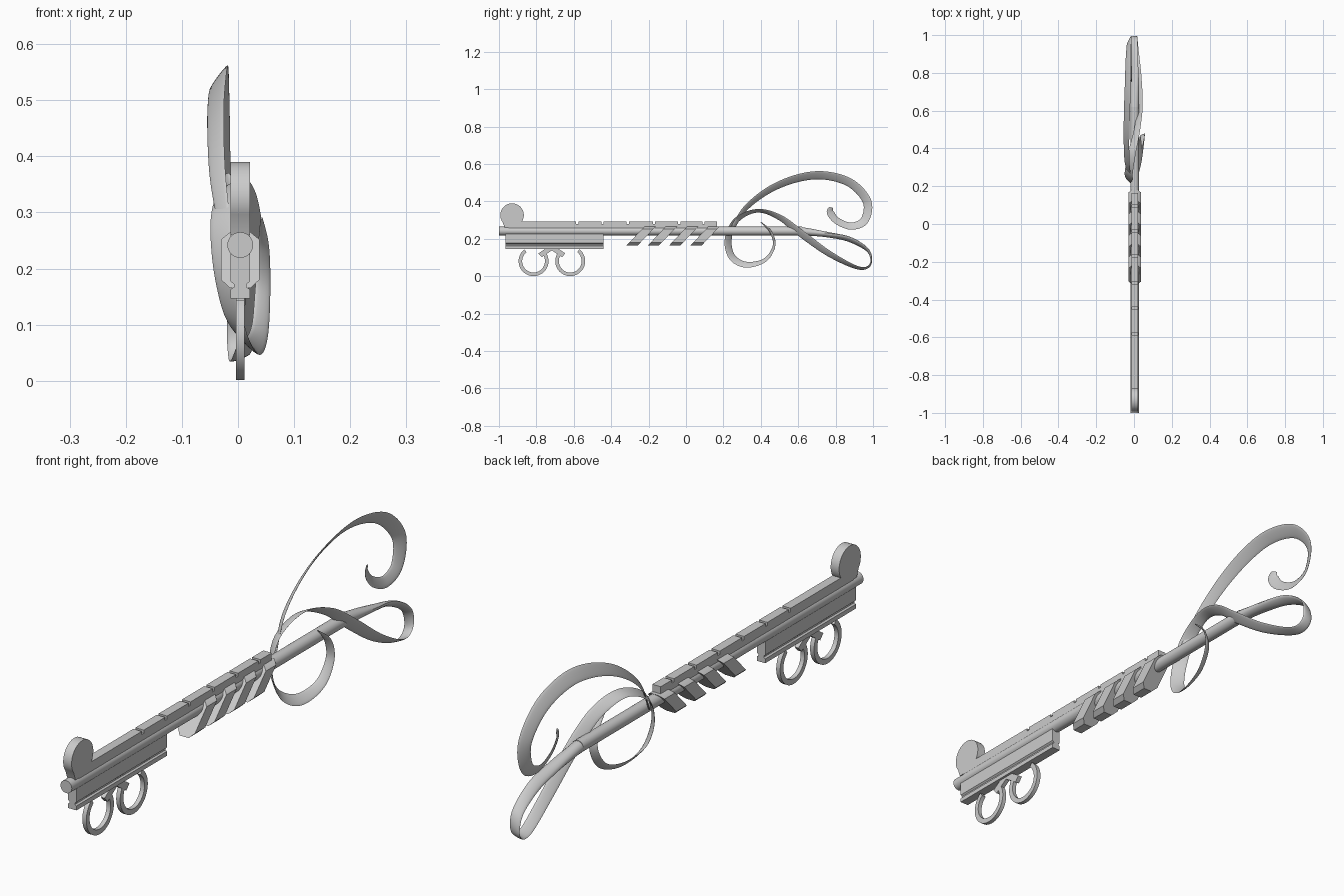
import bpy, bmesh, math
from mathutils import Vector

if "Cube" in bpy.data.objects:
    bpy.data.objects.remove(bpy.data.objects["Cube"])

grey = bpy.data.materials.new("plain grey")
grey.use_nodes = True
colour = (0.6, 0.6, 0.6, 1)
grey.diffuse_color = colour
grey.node_tree.nodes["Principled BSDF"].inputs["Base Color"].default_value = colour
CX = 0.004  # centre plane of the rigid parts


def finish(name, bm, smooth=True):
    bmesh.ops.recalc_face_normals(bm, faces=bm.faces)
    mesh = bpy.data.meshes.new(name)
    bm.to_mesh(mesh)
    bm.free()
    mesh.materials.append(grey)
    ob = bpy.data.objects.new(name, mesh)
    bpy.context.collection.objects.link(ob)
    bpy.ops.object.select_all(action='DESELECT')
    ob.select_set(True)
    bpy.context.view_layer.objects.active = ob
    if smooth:
        bpy.ops.object.shade_smooth_by_angle(angle=math.radians(40))
    return ob


def skin(name, rings, smooth=True):
    """Join equal loops of points into a closed solid."""
    bm = bmesh.new()
    loops = [[bm.verts.new(p) for p in ring] for ring in rings]
    n = len(loops[0])
    for a, b in zip(loops, loops[1:]):
        for i in range(n):
            j = (i + 1) % n
            bm.faces.new((a[i], a[j], b[j], b[i]))
    bm.faces.new(loops[0])
    bm.faces.new(loops[-1])
    return finish(name, bm, smooth)


def side_plate(name, outline, half):
    """Extrude a (y, z) outline across x."""
    return skin(name, [[(CX + s * half, y, z) for y, z in outline] for s in (-1, 1)])


def long_bar(name, section, y0, y1, slant=0.0):
    """Extrude an (x, z) section along y, optionally leaning with height."""
    return skin(name, [[(CX + x, y + slant * (z - 0.165), z) for x, z in section]
                       for y in (y0, y1)])


def box(name, half, z0, z1, y0, y1):
    return long_bar(name, [(-half, z0), (half, z0), (half, z1), (-half, z1)], y0, y1)


def mirrored(right):
    return right + [(-x, z) for x, z in reversed(right)]


def ribbon(name, keys, steps=10, sides=14):
    """Sweep an ellipse through keys (x, y, z, half width, half thickness, tilt)."""
    pts = [keys[0]] + keys + [keys[-1]]
    path = []
    for i in range(1, len(pts) - 2):
        for s in range(steps):
            t = s / steps
            path.append([0.5 * (2 * b + (c - a) * t + (2 * a - 5 * b + 4 * c - d) * t * t
                                + (3 * b - a - 3 * c + d) * t ** 3)
                         for a, b, c, d in zip(*pts[i - 1:i + 3])])
    path.append(list(keys[-1]))
    rings = []
    for i, (x, y, z, w, h, tilt) in enumerate(path):
        before, after = path[max(i - 1, 0)], path[min(i + 1, len(path) - 1)]
        tan = (Vector(after[:3]) - Vector(before[:3])).normalized()
        out = Vector((0, -tan.z, tan.y)).normalized()
        angle = math.radians(tilt)
        across = Vector((1, 0, 0)) * math.cos(angle) + out * math.sin(angle)
        across = (across - tan * across.dot(tan)).normalized()
        normal = tan.cross(across)
        rings.append([Vector((x, y, z)) + across * (w * math.cos(a)) + normal * (h * math.sin(a))
                      for a in (math.tau * k / sides for k in range(sides))])
    return skin(name, rings)


# Main tube
skin("main_tube", [[(CX + 0.023 * math.cos(a), y, 0.242 + 0.023 * math.sin(a))
                    for a in (math.tau * k / 24 for k in range(24))] for y in (-1, 0.62)])

# Top rail and its separate cover strips
box("top_rail", 0.017, 0.245, 0.28, -0.95, 0.165)
cuts = [-0.92, -0.575, -0.44, -0.305, -0.165, -0.03, 0.1, 0.177]
for i, (a, b) in enumerate(zip(cuts, cuts[1:])):
    box(f"rail_strip_{i + 1}", 0.017, 0.278, 0.292, a, b - 0.012)

# Rounded upright disc at the front end
disc = [(-0.93 + 0.063 * math.cos(a), 0.327 + 0.063 * math.sin(a))
        for a in (math.radians(-130 + 290 * k / 30) for k in range(5, 37))]
side_plate("front_disc", disc + [(-0.97, 0.26), (-0.867, 0.26)], 0.017)

# Lower block with a groove along each side
block = mirrored([(0.017, 0.147), (0.017, 0.163), (0.011, 0.167), (0.011, 0.172),
                  (0.017, 0.177), (0.017, 0.24)])
long_bar("lower_block", block, -0.965, -0.44)

# Slanted chamfered fins
fin = mirrored([(0.018, 0.165), (0.034, 0.18), (0.034, 0.252), (0.017, 0.266)])
for i in range(4):
    y = -0.318 + 0.114 * i
    long_bar(f"slanted_fin_{i + 1}", fin, y, y + 0.06, 0.95)

# Pair of open rings joined by a chevron
for side, label in ((-1, "front"), (1, "rear")):
    arc = [math.radians(48 - 280 * k / 36) for k in range(37)]
    outline = [(-0.717 + side * (0.098 - r * math.cos(a)), 0.081 + r * math.sin(a))
               for r, row in ((0.08, arc), (0.061, arc[::-1])) for a in row]
    side_plate(label + "_open_ring", outline, 0.008)
chevron = [(-0.717, 0.17), (-0.645, 0.122), (-0.663, 0.102), (-0.717, 0.138),
           (-0.771, 0.102), (-0.789, 0.122)]
side_plate("ring_chevron", chevron, 0.008)

# Ribbon running from the hook around the loop and into the tube
ribbon("looping_ribbon", [
    (0.042, 0.40, 0.29, 0.002, 0.002, 30),
    (0.045, 0.455, 0.235, 0.012, 0.003, 30),
    (0.044, 0.47, 0.16, 0.015, 0.003, 25),
    (0.038, 0.42, 0.085, 0.018, 0.003, 35),
    (0.022, 0.32, 0.062, 0.022, 0.003, 45),
    (-0.005, 0.245, 0.105, 0.025, 0.003, 45),
    (-0.025, 0.226, 0.20, 0.026, 0.003, 45),
    (-0.028, 0.27, 0.30, 0.025, 0.003, 35),
    (-0.010, 0.38, 0.35, 0.022, 0.003, 25),
    (0.016, 0.50, 0.315, 0.023, 0.003, 40),
    (0.030, 0.62, 0.225, 0.025, 0.003, 50),
    (0.024, 0.77, 0.118, 0.022, 0.003, 45),
    (0.006, 0.92, 0.045, 0.020, 0.003, 25),
    (0.0, 0.985, 0.062, 0.019, 0.004, 8),
    (0.0, 0.975, 0.135, 0.020, 0.005, -20),
    (0.002, 0.88, 0.195, 0.022, 0.007, -35),
    (0.004, 0.76, 0.222, 0.023, 0.013, -20),
    (CX, 0.62, 0.241, 0.023, 0.022, 0),
    (CX, 0.58, 0.242, 0.022, 0.022, 0)])

# Tall ribbon ending in a spiral curl
ribbon("curling_ribbon", [
    (-0.02, 0.245, 0.25, 0.014, 0.003, 45),
    (-0.036, 0.32, 0.365, 0.019, 0.003, 45),
    (-0.040, 0.45, 0.465, 0.023, 0.003, 50),
    (-0.037, 0.60, 0.525, 0.026, 0.003, 52),
    (-0.033, 0.74, 0.539, 0.027, 0.003, 55),
    (-0.030, 0.88, 0.498, 0.027, 0.003, 58),
    (-0.026, 0.968, 0.40, 0.026, 0.003, 62),
    (-0.024, 0.955, 0.30, 0.024, 0.003, 65),
    (-0.022, 0.885, 0.268, 0.021, 0.003, 65),
    (-0.020, 0.81, 0.295, 0.020, 0.003, 65),
    (-0.020, 0.772, 0.34, 0.021, 0.003, 65),
    (-0.020, 0.776, 0.368, 0.012, 0.003, 65)])
